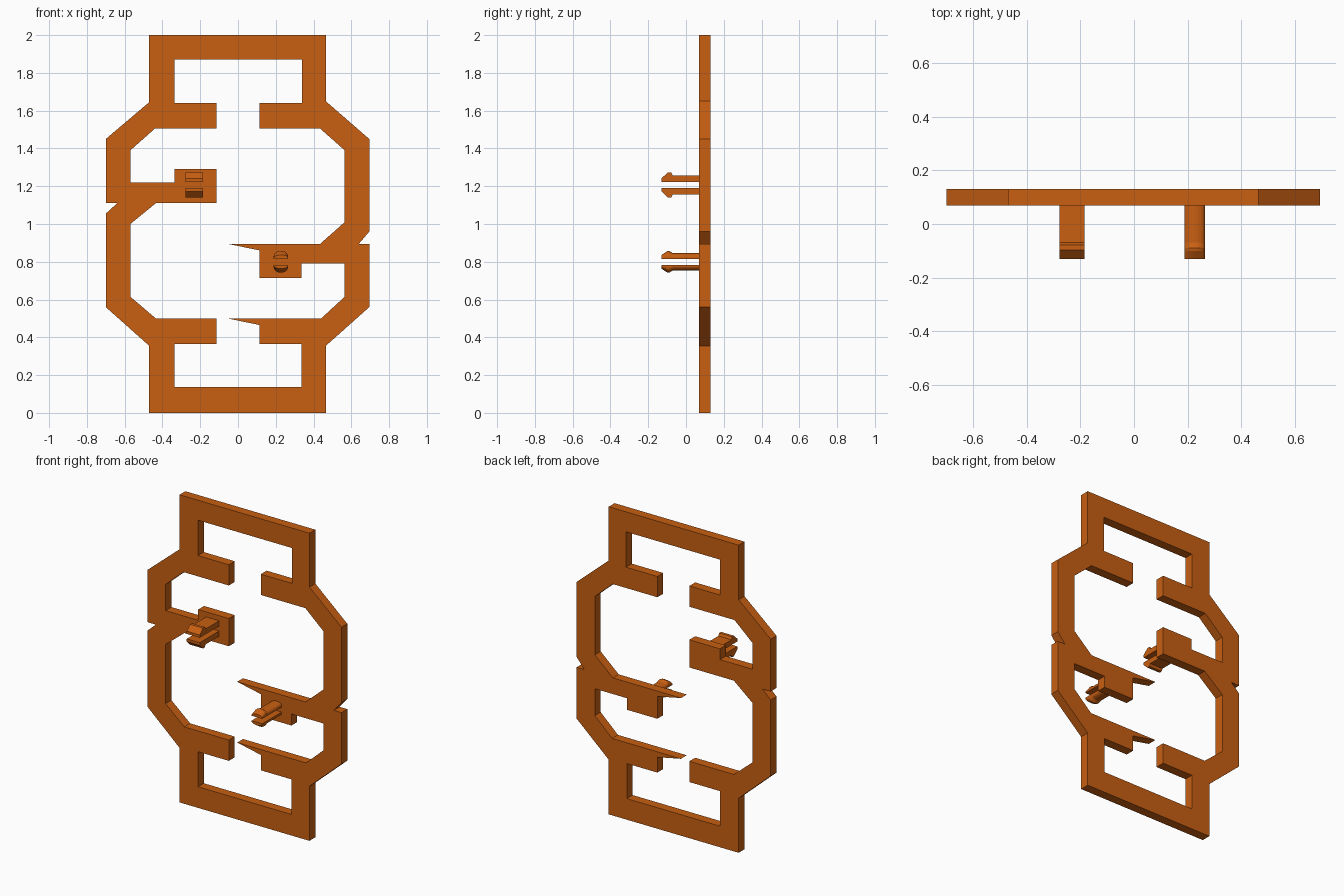
import bpy, bmesh, math

if "Cube" in bpy.data.objects:
    bpy.data.objects.remove(bpy.data.objects["Cube"])

orange = bpy.data.materials.new("orange plastic")
orange.diffuse_color = (0.58, 0.115, 0.006, 1)
orange.use_nodes = True
orange.node_tree.nodes["Principled BSDF"].inputs["Base Color"].default_value = orange.diffuse_color


def finish(bm, name):
    bmesh.ops.recalc_face_normals(bm, faces=bm.faces)
    mesh = bpy.data.meshes.new(name)
    bm.to_mesh(mesh)
    bm.free()
    mesh.materials.append(orange)
    obj = bpy.data.objects.new(name, mesh)
    bpy.context.collection.objects.link(obj)
    return obj


# Flat frame: outer outline with one winding inner opening
OUTER = [(-.47, 0), (.465, 0), (.465, .355), (.695, .56), (.695, .895), (.64, .895),
         (.695, .96), (.695, 1.45), (.465, 1.65), (.465, 2), (-.47, 2), (-.47, 1.645),
         (-.7, 1.45), (-.7, 1.11), (-.64, 1.11), (-.7, 1.055), (-.7, .56), (-.47, .355)]
# Right half from the top: arm, pointed middle arm, pointed lower arm
INNER_RIGHT = [(.34, 1.87), (.34, 1.64), (.115, 1.64), (.115, 1.505), (.435, 1.505),
               (.565, 1.39), (.565, 1.01), (.435, .895), (-.055, .895), (.115, .86),
               (.115, .715), (.335, .715), (.335, .79), (.565, .79), (.565, .615),
               (.44, .5), (-.055, .5), (.115, .465), (.115, .365), (.335, .365), (.335, .137)]
# Left half from the bottom: lower arm, stepped middle arm, upper arm
INNER_LEFT = [(-.337, .137), (-.337, .365), (-.115, .365), (-.115, .5), (-.435, .5),
              (-.57, .615), (-.57, 1.0), (-.435, 1.11), (-.115, 1.11), (-.115, 1.29),
              (-.335, 1.29), (-.335, 1.22), (-.57, 1.22), (-.57, 1.39), (-.44, 1.505),
              (-.115, 1.505), (-.115, 1.64), (-.337, 1.64), (-.337, 1.87)]
FRONT, BACK = 0.07, 0.13

bm = bmesh.new()
edges = []
for loop in (OUTER, INNER_RIGHT + INNER_LEFT):
    vs = [bm.verts.new((x, FRONT, z)) for x, z in loop]
    edges += [bm.edges.new((vs[i - 1], vs[i])) for i in range(len(vs))]
bmesh.ops.triangle_fill(bm, edges=edges, use_beauty=True, use_dissolve=False)
ext = bmesh.ops.extrude_face_region(bm, geom=bm.faces[:], use_keep_orig=True)
bmesh.ops.translate(bm, vec=(0, BACK - FRONT, 0),
                    verts=[v for v in ext["geom"] if isinstance(v, bmesh.types.BMVert)])
finish(bm, "frame")


# Snap prong: cross-sections joined along y, with a barb near the tip
def prong(name, cx, half, z0, side, gap, stations, rounded):
    bm = bmesh.new()
    rings = []
    for y, h in stations:
        if rounded:
            base = gap + (h - gap) * 0.3
            top = [(half * math.cos(a), base + (h - base) * math.sin(a))
                   for a in [math.pi * i / 10 for i in range(11)]]
        else:
            top = [(half, h), (-half, h)]
        section = [(-half, gap), (half, gap)] + top
        rings.append([bm.verts.new((cx + x, y, z0 + side * z)) for x, z in section])
    for a, b in zip(rings, rings[1:]):
        for i in range(len(a)):
            bm.faces.new((a[i - 1], a[i], b[i], b[i - 1]))
    bm.faces.new(rings[0])
    bm.faces.new(rings[-1])
    return finish(bm, name)


SQUARE = [(.075, .05), (-.07, .05), (-.078, .066), (-.097, .066), (-.13, .034)]
ROUND = [(.075, .046), (-.07, .046), (-.09, .058), (-.1, .056), (-.13, .036)]
for word, side in (("upper", 1), ("lower", -1)):
    prong("left_prong_" + word, -.231, .047, 1.207, side, .016, SQUARE, False)
    prong("right_prong_" + word, .227, .038, .8, side, .016, ROUND, True)
